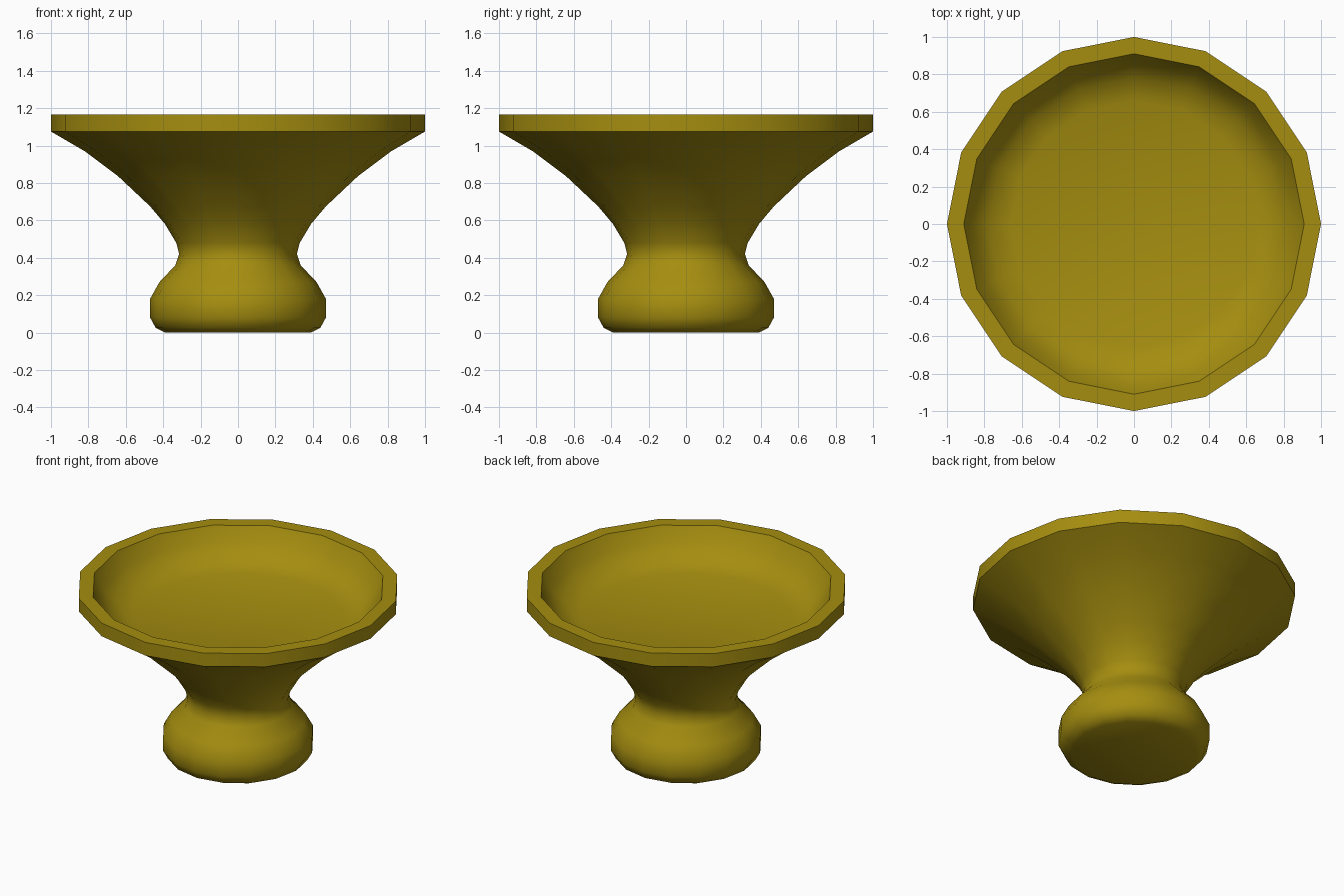
import bpy, bmesh, math

cube = bpy.data.objects.get("Cube")
if cube:
    bpy.data.objects.remove(cube, do_unlink=True)

SIDES = 16

# Single olive brass colour
brass = bpy.data.materials.new("olive_brass")
brass.use_nodes = True
colour = (0.376, 0.27, 0.005, 1)
brass.diffuse_color = colour
brass.node_tree.nodes["Principled BSDF"].inputs["Base Color"].default_value = colour


def lathe(name, profile, sides):
    """Revolve (radius, height) points around z and cap both ends."""
    bm = bmesh.new()
    rings = []
    for r, z in profile:
        angles = [2 * math.pi * i / sides for i in range(sides)]
        rings.append([bm.verts.new((r * math.cos(a), r * math.sin(a), z)) for a in angles])
    for low, high in zip(rings, rings[1:]):
        for i in range(sides):
            j = (i + 1) % sides
            bm.faces.new((low[i], low[j], high[j], high[i]))
    bm.faces.new(rings[0][::-1])
    bm.faces.new(rings[-1])
    mesh = bpy.data.meshes.new(name)
    bm.to_mesh(mesh)
    bm.free()
    obj = bpy.data.objects.new(name, mesh)
    bpy.context.collection.objects.link(obj)
    mesh.materials.append(brass)
    bpy.ops.object.select_all(action='DESELECT')
    obj.select_set(True)
    bpy.context.view_layer.objects.active = obj
    bpy.ops.object.shade_smooth_by_angle(angle=math.radians(50))
    # Keep the rim's horizontal edges crisp
    rim_height = max(z for r, z in profile)
    rim_radius = max(r for r, z in profile)
    for edge in mesh.edges:
        a, b = (mesh.vertices[k].co for k in edge.vertices)
        level = abs(a.z - b.z) < 0.001
        outer = min(a.xy.length, b.xy.length) > rim_radius - 0.01
        if level and (outer or a.z > rim_height - 0.001):
            edge.use_edge_sharp = True
    return obj


# Rounded foot, narrow waist, flared underside, flat rim and shallow dish
foot = [(0.39, 0), (0.44, 0.025), (0.47, 0.08), (0.47, 0.18), (0.42, 0.27)]
waist = [(0.335, 0.36), (0.315, 0.42), (0.33, 0.48), (0.39, 0.58)]
flare = [(0.47, 0.675), (0.64, 0.835), (0.82, 0.97), (1, 1.075)]
rim = [(1, 1.165), (0.91, 1.165)]
dish = [(0.86, 1.07), (0.78, 0.99), (0.66, 0.95)]
lathe("pedestal_dish", foot + waist + flare + rim + dish, SIDES)
